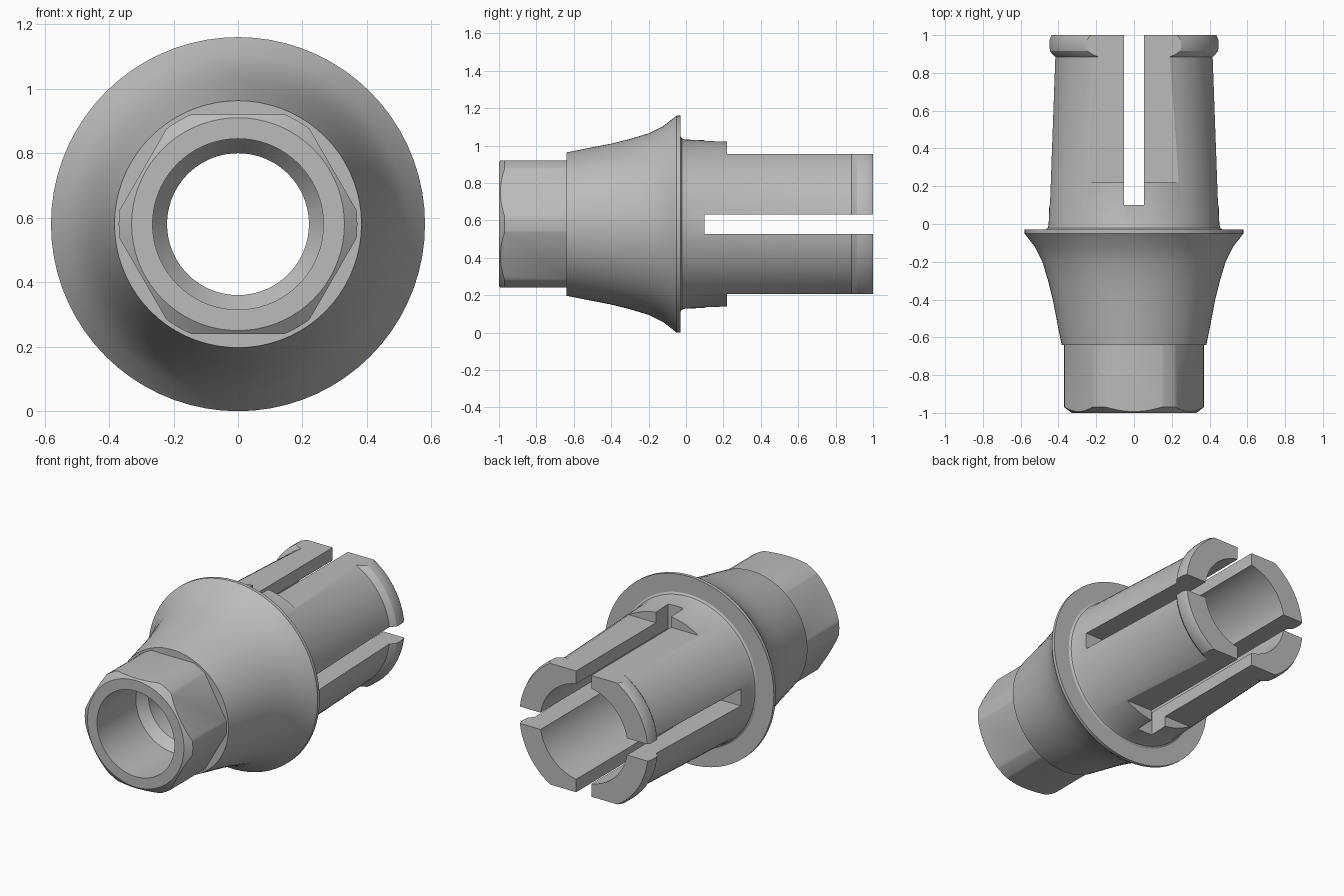
import bpy, bmesh, math
from mathutils import Matrix, Vector

cube = bpy.data.objects.get("Cube")
if cube:
    bpy.data.objects.remove(cube, do_unlink=True)

AXIS_Z = 0.58
SEGMENTS = 72

metal = bpy.data.materials.new("grey metal")
metal.use_nodes = True
metal.diffuse_color = (0.5, 0.5, 0.5, 1)
metal.node_tree.nodes["Principled BSDF"].inputs["Base Color"].default_value = (0.5, 0.5, 0.5, 1)


def add_object(name, bm):
    bmesh.ops.recalc_face_normals(bm, faces=bm.faces)
    mesh = bpy.data.meshes.new(name)
    bm.to_mesh(mesh)
    bm.free()
    mesh.materials.append(metal)
    obj = bpy.data.objects.new(name, mesh)
    bpy.context.collection.objects.link(obj)
    return obj


def revolve(name, profile):
    """Turn a closed (radius, y) profile about the long axis."""
    bm = bmesh.new()
    rings = []
    for i in range(SEGMENTS):
        a = 2 * math.pi * i / SEGMENTS
        rings.append([bm.verts.new((r * math.cos(a), y, AXIS_Z + r * math.sin(a)))
                      for r, y in profile])
    n = len(profile)
    for i, ring in enumerate(rings):
        after = rings[(i + 1) % SEGMENTS]
        for j in range(n):
            k = (j + 1) % n
            bm.faces.new((ring[j], ring[k], after[k], after[j]))
    return add_object(name, bm)


def cut_box(target, low, high, angle=0):
    """Remove a box, given relative to the axis and turned about it."""
    low, high = Vector(low), Vector(high)
    bm = bmesh.new()
    bmesh.ops.create_cube(bm, size=1, matrix=Matrix.Translation((low + high) / 2)
                          @ Matrix.Diagonal((*(high - low), 1)))
    bm.transform(Matrix.Translation((0, 0, AXIS_Z)) @ Matrix.Rotation(angle, 4, "Y"))
    cutter = add_object("cutter", bm)
    cutter.hide_render = True
    mod = target.modifiers.new("cut", "BOOLEAN")
    mod.operation, mod.solver, mod.object = "DIFFERENCE", "EXACT", cutter
    bpy.context.view_layer.objects.active = target
    bpy.ops.object.modifier_apply(modifier=mod.name)
    bpy.data.objects.remove(cutter, do_unlink=True)


# Outer skin: chamfered plug, flared collar, tapered sleeve and end bead
outer = [(0.33, -1), (0.37, -0.97), (0.37, -0.64), (0.383, -0.64),
         (0.405, -0.53), (0.43, -0.4), (0.455, -0.3), (0.485, -0.2), (0.525, -0.12),
         (0.58, -0.05), (0.58, -0.03), (0.47, -0.03), (0.458, -0.022), (0.452, -0.005),
         (0.42, 0.885), (0.432, 0.895), (0.448, 0.915), (0.45, 0.93),
         (0.45, 0.975), (0.44, 1)]
# Stepped bore with a conical seat
bore = [(0.3, 1), (0.3, -0.45), (0.22, -0.45), (0.22, -0.56), (0.265, -0.62), (0.265, -1)]
body = revolve("slotted_connector", outer + bore)

# Six flats on the plug
for i in range(6):
    cut_box(body, (-0.5, -1.1, 0.34), (0.5, -0.64, 0.7), i * math.pi / 3)

# Flats above and below the sleeve
for i in range(2):
    cut_box(body, (-0.6, 0.22, 0.375), (0.6, 1.1, 0.7), i * math.pi)

# Crossed slots that split the sleeve into four fingers
for i in range(2):
    cut_box(body, (-0.052, 0.1, -0.7), (0.052, 1.1, 0.7), i * math.pi / 2)

# Smooth round surfaces, sharp machined edges
bpy.ops.object.select_all(action="DESELECT")
body.select_set(True)
bpy.context.view_layer.objects.active = body
bpy.ops.object.shade_smooth_by_angle(angle=math.radians(25))
